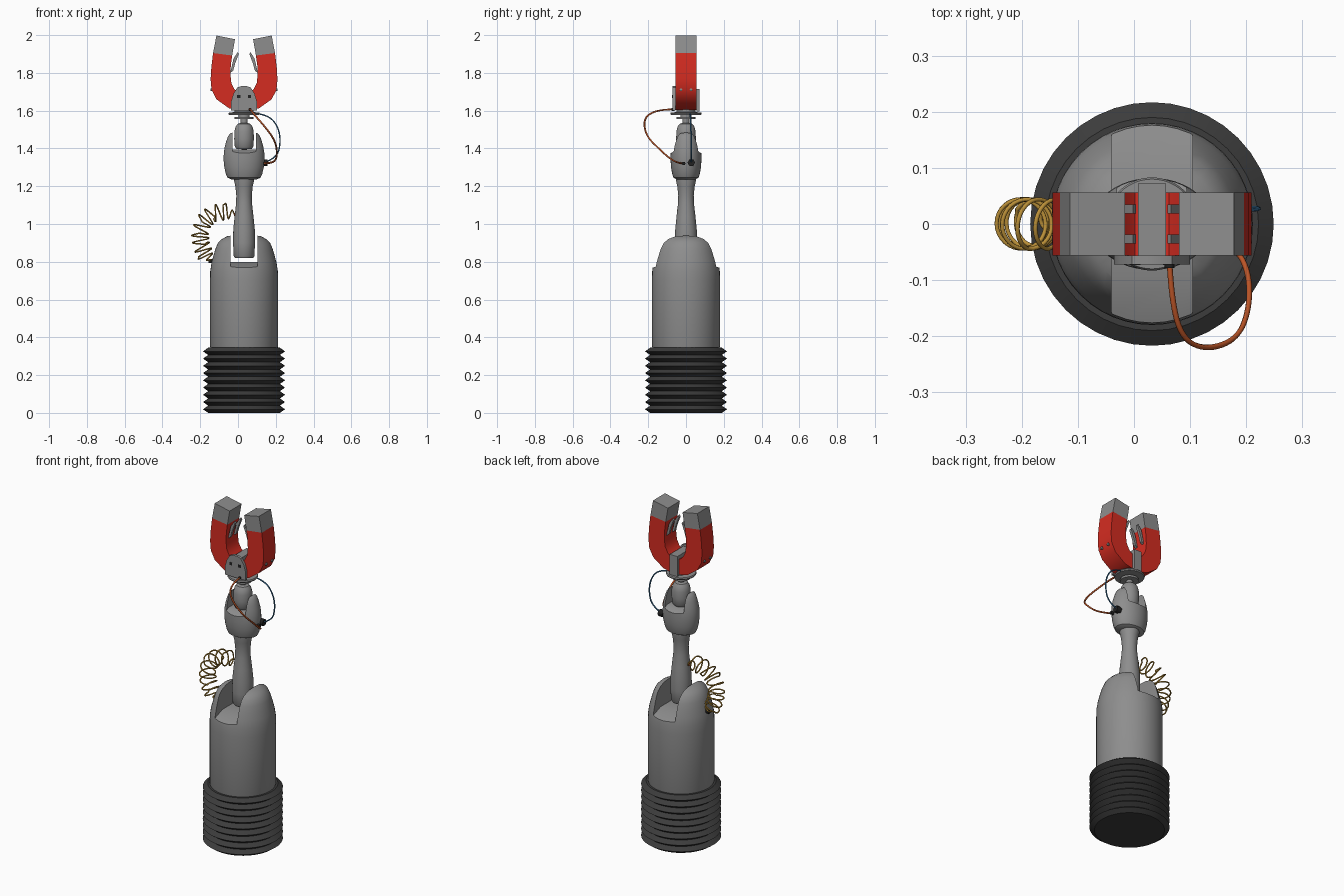
import bpy, bmesh, math
from mathutils import Vector

if "Cube" in bpy.data.objects:
    bpy.data.objects.remove(bpy.data.objects["Cube"])

CX = 0.032  # x of the arm's axis


def material(name, r, g, b):
    m = bpy.data.materials.new(name)
    m.diffuse_color = (r, g, b, 1)
    m.use_nodes = True
    m.node_tree.nodes["Principled BSDF"].inputs["Base Color"].default_value = m.diffuse_color
    return m


GREY = material("grey metal", 0.27, 0.27, 0.27)
RED = material("red paint", 0.66, 0.025, 0.015)
RUBBER = material("dark rubber", 0.045, 0.045, 0.045)
BLACK = material("black plug", 0.015, 0.015, 0.015)
GOLD = material("gold wire", 0.5, 0.28, 0.04)
ORANGE = material("orange wire", 0.5, 0.09, 0.02)
BLUE = material("blue wire", 0.04, 0.16, 0.32)


def finish(name, bm, mat, angle=35):
    bmesh.ops.recalc_face_normals(bm, faces=bm.faces)
    me = bpy.data.meshes.new(name)
    bm.to_mesh(me)
    bm.free()
    me.materials.append(mat)
    ob = bpy.data.objects.new(name, me)
    bpy.context.collection.objects.link(ob)
    smooth(ob, angle)
    return ob


def smooth(ob, angle):
    bpy.ops.object.select_all(action='DESELECT')
    ob.select_set(True)
    bpy.context.view_layer.objects.active = ob
    bpy.ops.object.shade_smooth_by_angle(angle=math.radians(angle))


def lathe(name, profile, mat, sx=1.0, sides=48, angle=35):
    """Revolve (radius, z) points about the arm axis; sx stretches in x."""
    bm = bmesh.new()
    rings = []
    for r, z in profile:
        if r == 0:
            rings.append([bm.verts.new((CX, 0, z))] * sides)
        else:
            rings.append([bm.verts.new((CX + sx * r * math.cos(a), r * math.sin(a), z))
                          for a in (math.tau * i / sides for i in range(sides))])
    for lo, hi in zip(rings, rings[1:]):
        for i in range(sides):
            j = (i + 1) % sides
            vs = list(dict.fromkeys((lo[i], lo[j], hi[j], hi[i])))
            if len(vs) > 2:
                bm.faces.new(vs)
    return finish(name, bm, mat, angle)


def prism(name, pts, lo, hi, mat, axis='y'):
    """Extrude (x, z) points along y, or (y, z) points along x."""
    bm = bmesh.new()

    def place(p, d):
        return (CX + p[0], d, p[1]) if axis == 'y' else (CX + d, p[0], p[1])
    a = [bm.verts.new(place(p, lo)) for p in pts]
    b = [bm.verts.new(place(p, hi)) for p in pts]
    bm.faces.new(a)
    bm.faces.new(b[::-1])
    for i in range(len(pts)):
        j = (i + 1) % len(pts)
        bm.faces.new((a[i], a[j], b[j], b[i]))
    return finish(name, bm, mat)


def cut_slot(ob, half, floor, drop, reach):
    """Cut a fork slot whose floor falls away towards front and back."""
    top = floor + 0.4
    pts = [(-reach, floor - drop), (-reach * 0.45, floor), (reach * 0.45, floor),
           (reach, floor - drop), (reach, top), (-reach, top)]
    cutter = prism("slot_cutter", pts, -half, half, GREY, 'x')
    cutter.hide_render = True
    mod = ob.modifiers.new("slot", 'BOOLEAN')
    mod.operation, mod.solver, mod.object = 'DIFFERENCE', 'EXACT', cutter
    bpy.context.view_layer.objects.active = ob
    bpy.ops.object.modifier_apply(modifier=mod.name)
    bpy.data.objects.remove(cutter)
    smooth(ob, 35)


def wire(name, pts, radius, mat, kind='NURBS'):
    cu = bpy.data.curves.new(name, 'CURVE')
    cu.dimensions = '3D'
    cu.bevel_depth, cu.bevel_resolution, cu.use_fill_caps = radius, 1, True
    sp = cu.splines.new(kind)
    sp.points.add(len(pts) - 1)
    for p, co in zip(sp.points, pts):
        p.co = (*co, 1)
    if kind == 'NURBS':
        sp.use_endpoint_u, sp.order_u, sp.resolution_u = True, 3, 6
    cu.materials.append(mat)
    ob = bpy.data.objects.new(name, cu)
    bpy.context.collection.objects.link(ob)


def plug(name, start, end, radius, mat):
    wire(name, [start, end], radius, mat, 'POLY')


# Bellows base
pitch = 0.345 / 9
rings = [(0, 0), (0.19, 0)]
for i in range(9):
    rings += [(0.217, (i + 0.5) * pitch), (0.19, (i + 1) * pitch)]
lathe("bellows", rings + [(0, 0.345)], RUBBER, sides=40, angle=25)

# Lower body with forked top
body = lathe("lower_body", [(0, 0.34), (0.176, 0.34), (0.18, 0.352), (0.18, 0.70), (0.179, 0.75),
                            (0.172, 0.795), (0.16, 0.84), (0.151, 0.87), (0.138, 0.9), (0.118, 0.92),
                            (0.09, 0.935), (0.05, 0.942), (0, 0.945)], GREY)
cut_slot(body, 0.072, 0.80, 0.04, 0.2)

# Waisted arm and forked wrist
lathe("arm", [(0, 0.82), (0.048, 0.82), (0.055, 0.83), (0.058, 0.9), (0.057, 0.97), (0.05, 1.04),
              (0.042, 1.11), (0.041, 1.15), (0.046, 1.2), (0.054, 1.235), (0.054, 1.26), (0, 1.26)], GREY)
wrist = lathe("wrist", [(0, 1.235), (0.05, 1.236), (0.066, 1.245), (0.073, 1.265), (0.079, 1.30),
                        (0.082, 1.34), (0.081, 1.38), (0.077, 1.41), (0.071, 1.44), (0.064, 1.465),
                        (0.055, 1.48), (0.04, 1.487), (0, 1.49)], GREY, sx=1.32)
cut_slot(wrist, 0.062, 1.395, 0.03, 0.1)

# Knuckle, stem and mounting discs
lathe("knuckle", [(0, 1.395), (0.04, 1.397), (0.049, 1.41), (0.052, 1.45), (0.051, 1.49), (0.045, 1.515),
                  (0.034, 1.53), (0.018, 1.535), (0.018, 1.558), (0, 1.558)], GREY)
lathe("small_disc", [(0, 1.555), (0.05, 1.555), (0.05, 1.567), (0.03, 1.567), (0.03, 1.58), (0, 1.58)], GREY)
lathe("large_disc", [(0, 1.578), (0.08, 1.578), (0.083, 1.584), (0.08, 1.591), (0.05, 1.592),
                     (0.05, 1.605), (0, 1.605)], GREY)

# Horseshoe magnet: red U, grey tips
outer = [(-0.164, 1.905), (-0.173, 1.83), (-0.177, 1.765), (-0.172, 1.71), (-0.146, 1.66), (-0.08, 1.613),
         (-0.04, 1.603)]
inner = [(-0.03, 1.693), (-0.05, 1.712), (-0.067, 1.745), (-0.072, 1.79), (-0.07, 1.84), (-0.063, 1.892)]


def mirrored(pts):
    return [(-x, z) for x, z in pts]


D = 0.056
prism("magnet", outer + mirrored(outer)[::-1] + mirrored(inner)[::-1] + inner, -D, D, RED)
tip = [(-0.164, 1.905), (-0.146, 1.998), (-0.048, 1.978), (-0.063, 1.892)]
claw = [(-0.073, 1.80), (-0.058, 1.81), (-0.047, 1.85), (-0.028, 1.90), (-0.034, 1.91), (-0.056, 1.875)]
for side, fix in (("left", list), ("right", mirrored)):
    prism(side + "_tip", fix(tip), -D, D, GREY)
    s = -1 if side == "left" else 1
    for y in (-0.027, 0.027):
        # Inner claws and outer bolts
        prism(side + "_claw", fix(claw), y - 0.008, y + 0.008, GREY)
        plug(side + "_bolt", (CX + s * 0.15, y, 1.71), (CX + s * 0.178, y, 1.71), 0.008, GREY)

# Clamp bracket round the magnet
prism("front_plate", [(-0.068, 1.60), (0.068, 1.60), (0.068, 1.65), (0.056, 1.69), (0.036, 1.722),
                      (0.015, 1.73), (-0.015, 1.73), (-0.036, 1.722), (-0.056, 1.69), (-0.068, 1.65)],
      -0.072, -D, GREY)
for name, z0, z1, y0, y1 in (("back_strap", 1.595, 1.715, D, 0.072), ("top_strap", 1.69, 1.715, -0.07, 0.072)):
    prism(name, [(-0.025, z0), (0.025, z0), (0.025, z1), (-0.025, z1)], y0, y1, GREY)
for x in (-0.029, 0.029):
    prism("plate_hole", [(x - 0.009, 1.667), (x + 0.009, 1.667), (x + 0.009, 1.683), (x - 0.009, 1.683)],
          -0.0735, -0.071, BLACK)

# Coiled gold wire along an arc
path = [Vector(p) for p in ((-0.01, 1.05), (-0.07, 1.066), (-0.135, 1.055), (-0.185, 1.01), (-0.202, 0.95),
                            (-0.195, 0.89), (-0.175, 0.84), (-0.14, 0.805))]
N, TURNS = 330, 11
coil = []
for k in range(N + 1):
    t = k / N
    u = t * (len(path) - 1)
    i = min(int(u), len(path) - 2)
    c = path[i].lerp(path[i + 1], u - i)
    n = path[min(i + 2, len(path) - 1)] - path[max(i - 1, 0)]
    n = Vector((-n.y, n.x)).normalized()
    r = 0.044 * min(1, t * 8, (1 - t) * 8)
    a = math.tau * TURNS * t
    c = c + n * r * math.cos(a)
    coil.append((c.x, r * math.sin(a), c.y))
wire("coiled_wire", coil, 0.004, GOLD, 'POLY')
plug("coil_top_plug", (-0.022, 0, 1.05), (0.0, 0, 1.05), 0.009, ORANGE)
plug("coil_bottom_plug", (-0.155, 0, 0.803), (-0.125, 0, 0.803), 0.012, BLACK)

# Loose wires from the disc to the wrist
wire("orange_wire", [(0.063, -0.06, 1.607), (0.066, -0.13, 1.607), (0.085, -0.205, 1.58), (0.13, -0.225, 1.53),
                     (0.185, -0.205, 1.46), (0.206, -0.15, 1.405), (0.205, -0.085, 1.345),
                     (0.18, -0.04, 1.322), (0.13, -0.012, 1.32)], 0.005, ORANGE)
wire("blue_wire", [(0.1, 0.02, 1.585), (0.165, 0.024, 1.575), (0.215, 0.026, 1.51), (0.226, 0.028, 1.43),
                   (0.205, 0.028, 1.35), (0.14, 0.028, 1.325)], 0.004, BLUE)
plug("blue_plug", (0.125, 0.028, 1.325), (0.155, 0.028, 1.325), 0.02, BLACK)
plug("orange_plug", (0.125, -0.012, 1.32), (0.155, -0.012, 1.32), 0.01, BLACK)
plug("plate_plug", (0.063, -0.078, 1.607), (0.063, -0.06, 1.607), 0.009, BLACK)
